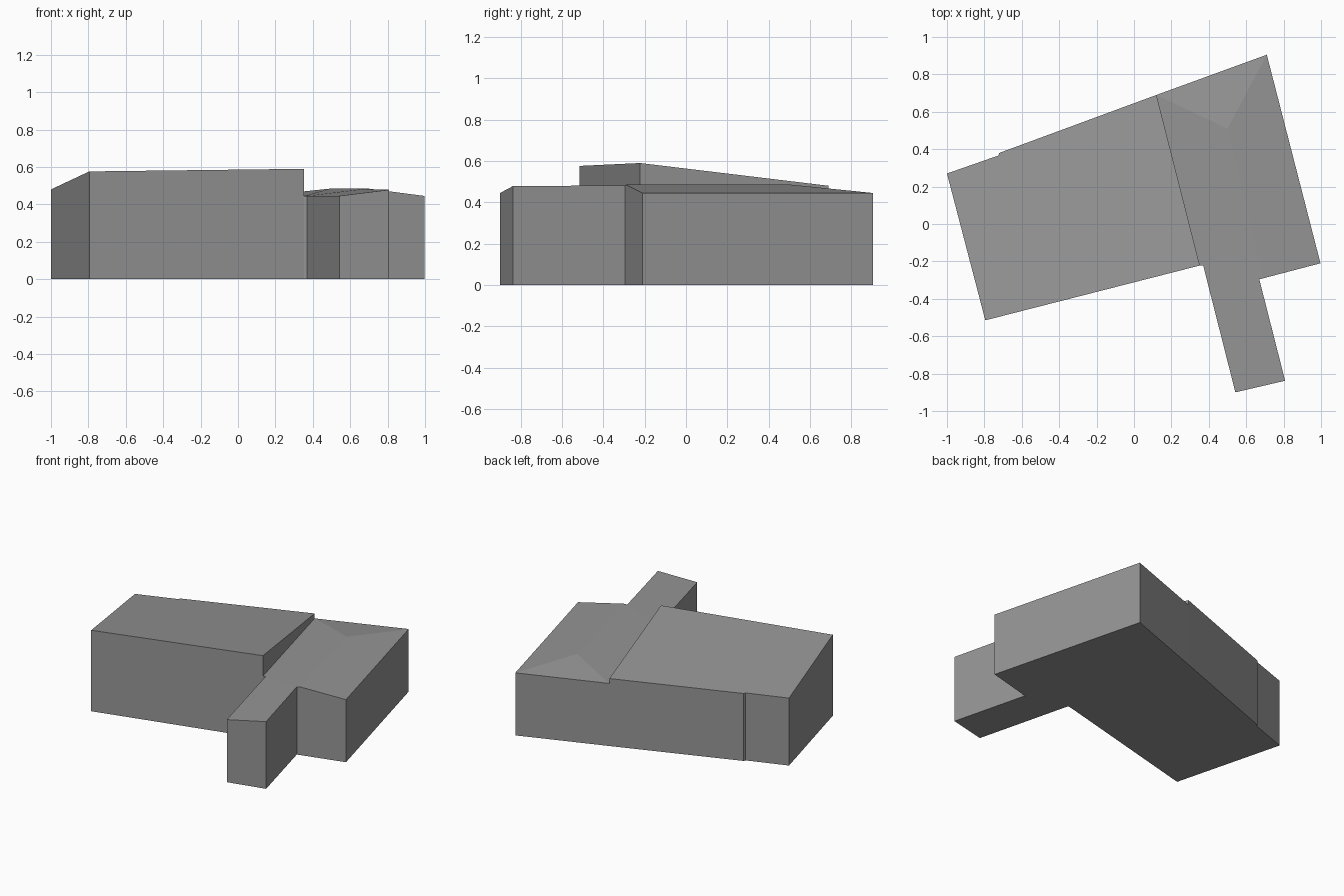
import bpy
import bmesh

cube = bpy.data.objects.get("Cube")
if cube:
    bpy.data.objects.remove(cube, do_unlink=True)

grey = bpy.data.materials.new("plain grey")
grey.use_nodes = True
colour = (0.3, 0.3, 0.3, 1)
grey.diffuse_color = colour
grey.node_tree.nodes["Principled BSDF"].inputs["Base Color"].default_value = colour


def building(name, outline, roofs, peaks=()):
    """Walls from a footprint with eave heights, closed by roof planes."""
    bm = bmesh.new()
    low = [bm.verts.new((x, y, 0)) for x, y, z in outline]
    top = [bm.verts.new(p) for p in outline]
    n = len(outline)
    bm.faces.new(low)
    for i in range(n):
        j = (i + 1) % n
        bm.faces.new((low[i], low[j], top[j], top[i]))
    top += [bm.verts.new(p) for p in peaks]
    for roof in roofs:
        bm.faces.new([top[i] for i in roof])
    bmesh.ops.recalc_face_normals(bm, faces=bm.faces)
    mesh = bpy.data.meshes.new(name)
    bm.to_mesh(mesh)
    bm.free()
    mesh.materials.append(grey)
    obj = bpy.data.objects.new(name, mesh)
    bpy.context.collection.objects.link(obj)
    return obj


# Tall hall with a single sloping roof and a small step in its back wall
building("main_hall", [
    (-1, 0.27, 0.48), (-0.795, -0.515, 0.576), (0.352, -0.222, 0.59),
    (0.12, 0.69, 0.48), (-0.72, 0.38, 0.48), (-0.725, 0.366, 0.48),
], [range(6)])

# Lower wing: ridge with a hipped back end, west slope running over the porch
building("side_wing", [
    (0.12, 0.69, 0.445), (0.352, -0.222, 0.445), (0.37, -0.222, 0.445),
    (0.542, -0.9, 0.445), (0.808, -0.838, 0.478), (0.67, -0.296, 0.482),
    (0.692, -0.29, 0.485), (0.997, -0.21, 0.445), (0.71, 0.905, 0.445),
], [(0, 1, 2, 5, 6, 9), (2, 3, 4, 5), (9, 6, 7, 8), (0, 9, 8)],
    [(0.5, 0.51, 0.485)])
